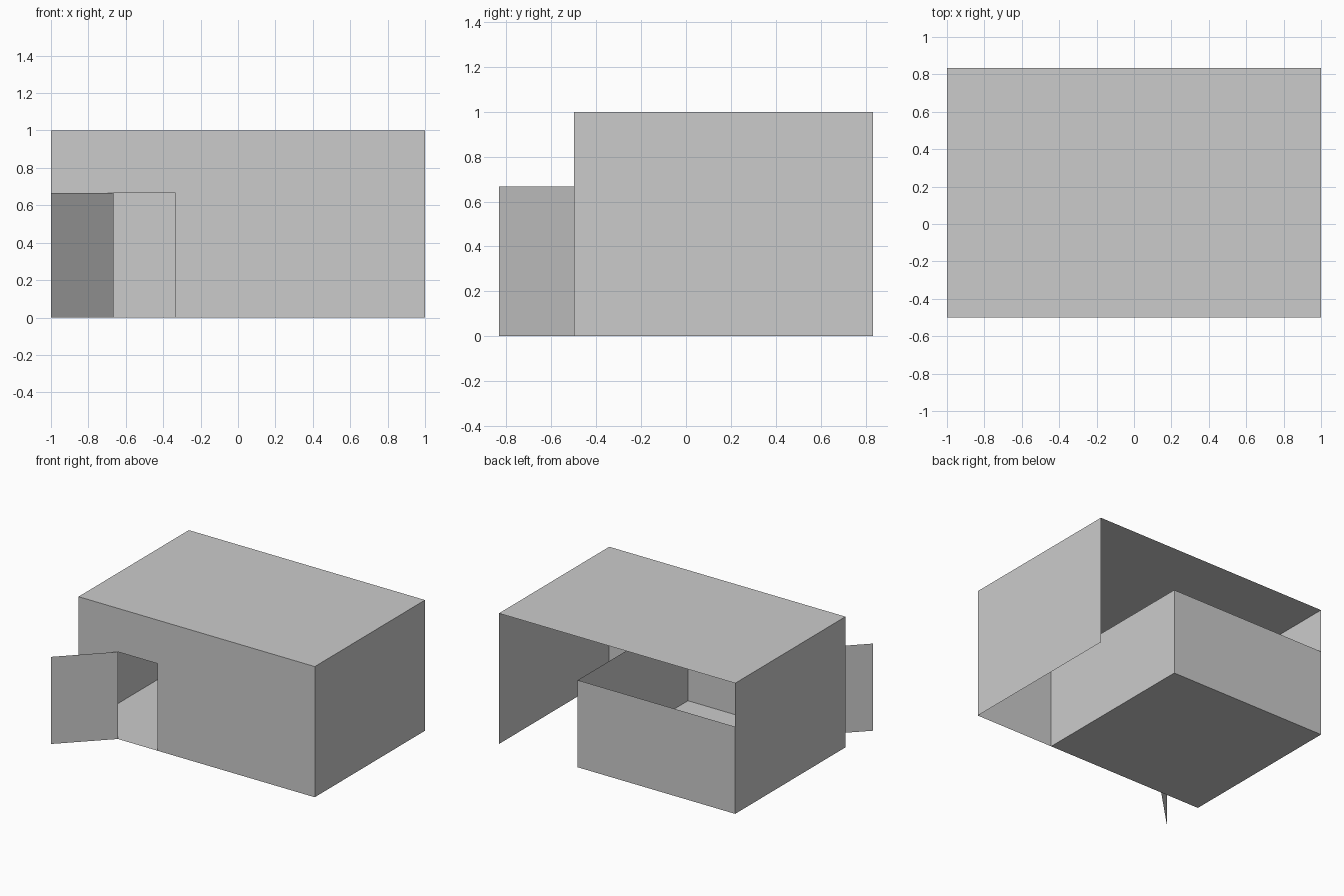
import bpy

if "Cube" in bpy.data.objects:
    bpy.data.objects.remove(bpy.data.objects["Cube"])

X, FRONT, BACK = 1.0, -0.5, 0.8333      # building limits
H, LOW = 1.0, 0.6667                    # full and low wall heights
ROOM_X = 0.3333                         # partition position
DOOR_L, DOOR_R = -0.6667, -0.3333       # doorway sides


def sheet(name, points):
    """One thin flat panel from its outline."""
    mesh = bpy.data.meshes.new(name)
    mesh.from_pydata(points, [], [range(len(points))])
    obj = bpy.data.objects.new(name, mesh)
    bpy.context.collection.objects.link(obj)
    return obj


def wall(name, a, b, height):
    """Upright panel standing on the line from a to b."""
    return sheet(name, [(*a, 0), (*b, 0), (*b, height), (*a, height)])


def slab(name, x0, x1, z):
    """Level panel over the full building depth."""
    return sheet(name, [(x0, FRONT, z), (x1, FRONT, z), (x1, BACK, z), (x0, BACK, z)])


# Outer shell: roof, side walls, front wall with a doorway notch
slab("roof", -X, X, H)
wall("left_wall", (-X, BACK), (-X, FRONT), H)
wall("right_wall", (X, FRONT), (X, BACK), H)
profile = [(-X, 0), (DOOR_L, 0), (DOOR_L, LOW), (DOOR_R, LOW),
           (DOOR_R, 0), (X, 0), (X, H), (-X, H)]
sheet("front_wall", [(x, FRONT, z) for x, z in profile])

# Low-walled room with its own floor; the rest of the building is open
slab("room_floor", -X, ROOM_X, 0)
wall("room_back_wall", (ROOM_X, BACK), (-X, BACK), LOW)
wall("room_partition", (ROOM_X, FRONT), (ROOM_X, BACK), LOW)

# Door swung open on the left side of the doorway
wall("open_door", (-X, -BACK), (DOOR_L, FRONT), LOW)
